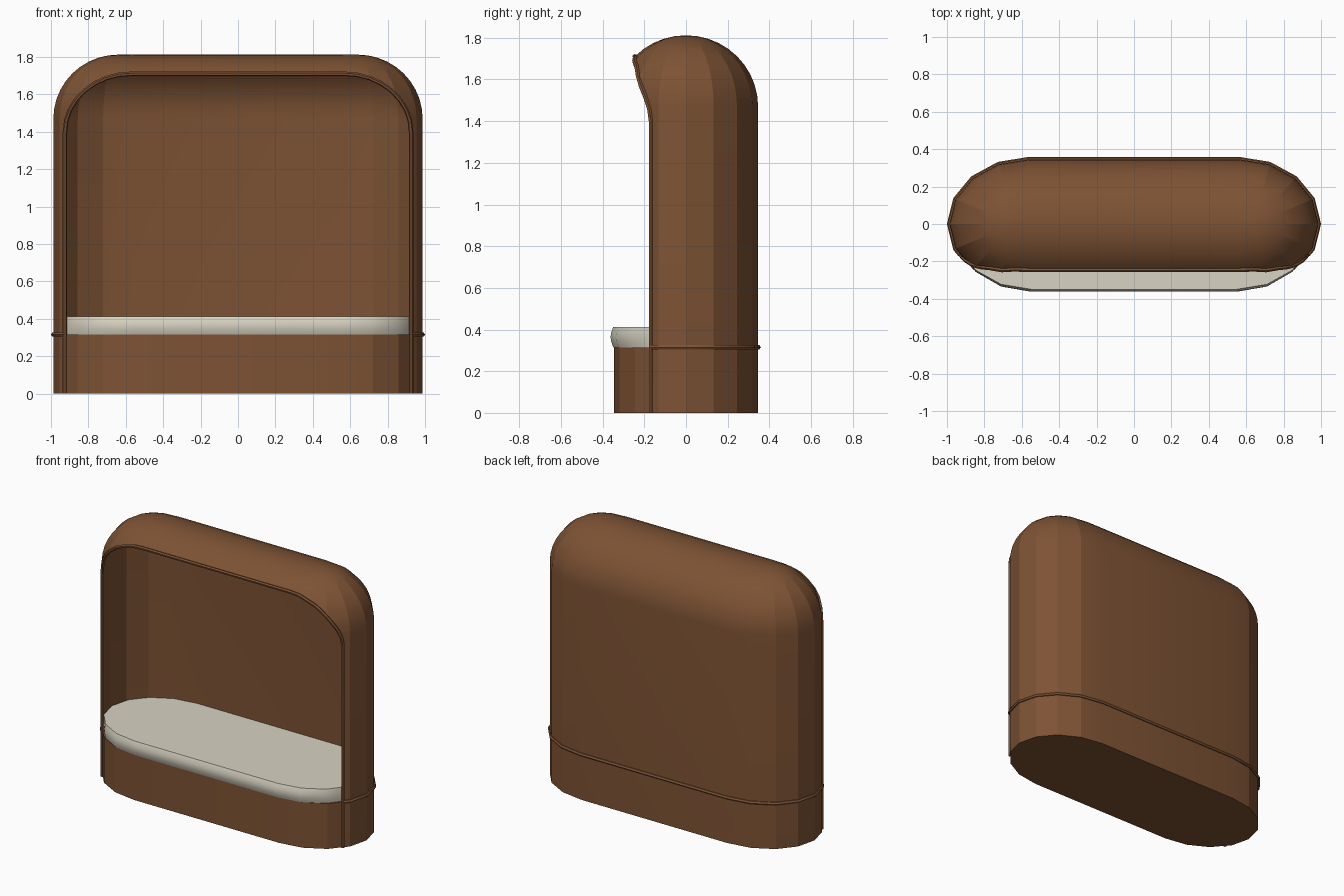
import bpy, bmesh, math

if "Cube" in bpy.data.objects:
    bpy.data.objects.remove(bpy.data.objects["Cube"])

HX, CX, HY = 0.987, 0.56, 0.346      # plan half length, start of rounded end, half depth
DOME_Z, DOME_H, POLE = 1.47, 0.342, 0.64
SEGS = 4


def material(name, rgb):
    m = bpy.data.materials.new(name)
    m.diffuse_color = (*rgb, 1)
    m.use_nodes = True
    m.node_tree.nodes["Principled BSDF"].inputs["Base Color"].default_value = m.diffuse_color
    return m


brown = material("warm brown", (0.205, 0.085, 0.034))
cream = material("cream fabric", (0.68, 0.65, 0.54))

# Plan outline, anticlockwise from the front of the right end
quarter = [math.pi / 2 * i / SEGS for i in range(-SEGS, SEGS + 1)]
right = [(CX + (HX - CX) * math.cos(a), HY * math.sin(a)) for a in quarter]
outline = right + [(-x, y) for x, y in reversed(right)]


def finish(obj, mat, angle):
    obj.data.materials.clear()
    obj.data.materials.append(mat)
    for p in obj.data.polygons:
        p.use_smooth = True
    obj.data.set_sharp_from_angle(angle=math.radians(angle))


def loft(name, rings, mat, caps=(True, True), angle=12):
    bm = bmesh.new()
    loops = [[bm.verts.new(p) for p in r] for r in rings]
    n = len(rings[0])
    for a, b in zip(loops, loops[1:]):
        for i in range(n):
            j = (i + 1) % n
            bm.faces.new((a[i], a[j], b[j], b[i]))
    if caps[0]:
        bm.faces.new(loops[0][::-1])
    if caps[1]:
        bm.faces.new(loops[-1])
    bmesh.ops.remove_doubles(bm, verts=bm.verts, dist=1e-4)
    bmesh.ops.recalc_face_normals(bm, faces=bm.faces)
    me = bpy.data.meshes.new(name)
    bm.to_mesh(me)
    bm.free()
    obj = bpy.data.objects.new(name, me)
    bpy.context.collection.objects.link(obj)
    finish(obj, mat, angle)
    return obj


def bake(obj):
    dg = bpy.context.evaluated_depsgraph_get()
    me = bpy.data.meshes.new_from_object(obj.evaluated_get(dg))
    obj.modifiers.clear()
    obj.data = me


def tube(name, pts, radius, mat):
    cu = bpy.data.curves.new(name, 'CURVE')
    cu.dimensions = '3D'
    cu.bevel_depth = radius
    cu.bevel_resolution = 1
    cu.use_fill_caps = True
    s = cu.splines.new('POLY')
    s.points.add(len(pts) - 1)
    for p, q in zip(s.points, pts):
        p.co = (*q, 1)
    tmp = bpy.data.objects.new(name + "_path", cu)
    bpy.context.collection.objects.link(tmp)
    dg = bpy.context.evaluated_depsgraph_get()
    me = bpy.data.meshes.new_from_object(tmp.evaluated_get(dg))
    bpy.data.objects.remove(tmp)
    obj = bpy.data.objects.new(name, me)
    bpy.context.collection.objects.link(obj)
    finish(obj, mat, 50)


# Base box
loft("base", [[(x * .997, y * .997, z) for x, y in outline] for z in (0, 0.315)], brown)


# Seat cushion with a bulging front edge
def cushion_ring(z, bulge):
    return [(x * .982, y * (.97 if y > 0 else 1 + bulge / HY), z) for x, y in outline]


loft("seat_cushion", [cushion_ring(0.315 + 0.098 * t, 0.003 + 0.013 * math.sin(math.pi * t))
                      for t in (0, .12, .3, .5, .7, .88, 1)], cream, angle=30)

# Hood shell: straight wall then a domed top
rings = [[(x, y, 0) for x, y in outline]]
for k in range(11):
    a = math.pi / 2 * k / 10
    c = math.cos(a) if k < 10 else 0
    ring = []
    for x, y in outline:
        r = max(-POLE, min(POLE, x))
        ring.append((r + (x - r) * c, y * c, DOME_Z + DOME_H * math.sin(a)))
    rings.append(ring)
hood = loft("hood", rings, brown, (False, False))
sol = hood.modifiers.new("thickness", 'SOLIDIFY')
sol.thickness = 0.008
sol.offset = -1
bake(hood)

# Arched front opening
AX, AZ, RX, RZ = 0.57, 1.40, 0.355, 0.31
corner = [(AX + RX * math.cos(math.pi / 2 * i / 8), AZ + RZ * math.sin(math.pi / 2 * i / 8))
          for i in range(9)]
arch = corner + [(-x, z) for x, z in reversed(corner)]
profile = [(AX + RX, -0.1)] + arch + [(-AX - RX, -0.1)]
cutter = loft("opening_cutter", [[(x, y, z) for x, z in profile] for y in (-1, -0.06)], brown)
cutter.hide_render = True
cut = hood.modifiers.new("opening", 'BOOLEAN')
cut.operation = 'DIFFERENCE'
cut.solver = 'EXACT'
cut.object = cutter
bake(hood)
finish(hood, brown, 12)
bpy.data.objects.remove(cutter)


# Piping that follows the opening over the hood surface
def front_y(x):
    x = abs(x)
    if x <= CX:
        return -HY
    for (x0, y0), (x1, y1) in zip(right[:SEGS], right[1:SEGS + 1]):
        if x0 <= x <= x1:
            return y0 + (y1 - y0) * (x - x0) / (x1 - x0)
    return 0


def on_hood(x, z):
    c = math.sqrt(1 - (max(0, z - DOME_Z) / DOME_H) ** 2)
    ox = abs(x) if abs(x) < POLE else POLE + (abs(x) - POLE) / c
    return (x, front_y(ox) * c, z)


ends = AX + RX
tube("opening_piping", [on_hood(x, z) for x, z in [(ends, 0)] + arch + [(-ends, 0)]], 0.012, brown)

# Bead round the sides and back at seat height
side = (0.928, front_y(0.928))
path = [side] + [p for p in outline if p[1] > side[1]] + [(-side[0], side[1])]
tube("seat_level_bead", [(x, y, 0.315) for x, y in path], 0.013, brown)
